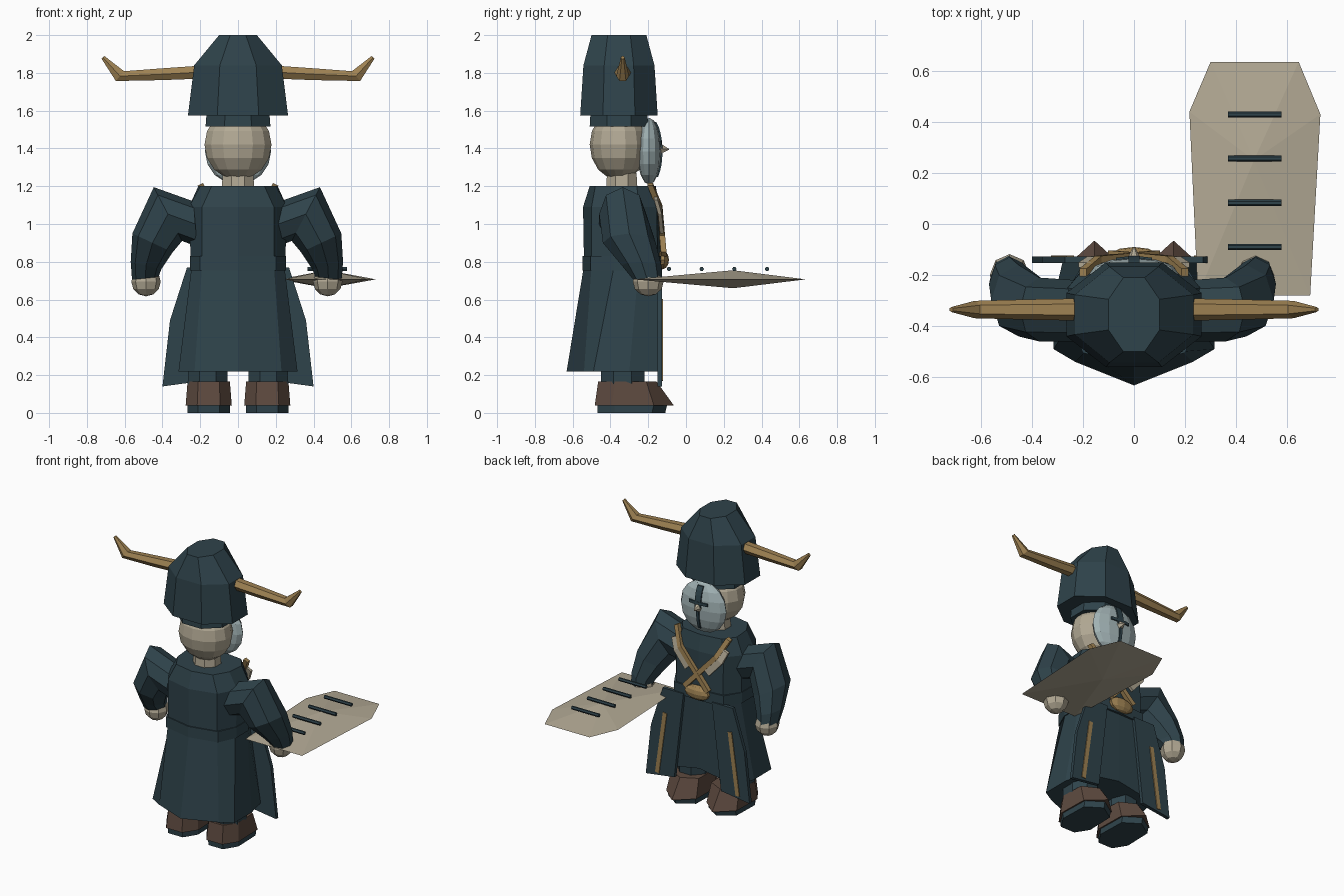
import bpy, bmesh, math
from mathutils import Vector

if "Cube" in bpy.data.objects:
    bpy.data.objects.remove(bpy.data.objects["Cube"])


def material(name, rgb):
    m = bpy.data.materials.new(name)
    m.diffuse_color = (*rgb, 1)
    m.use_nodes = True
    m.node_tree.nodes["Principled BSDF"].inputs["Base Color"].default_value = m.diffuse_color
    return m


TEAL = material("dark_teal_cloth", (0.028, 0.056, 0.070))
GOLD = material("horn_gold", (0.34, 0.22, 0.085))
BONE = material("pale_bone", (0.45, 0.40, 0.30))
BROWN = material("boot_brown", (0.11, 0.068, 0.05))
MASK = material("mask_grey_blue", (0.36, 0.45, 0.46))


def finish(name, bm, mat):
    bmesh.ops.recalc_face_normals(bm, faces=bm.faces)
    me = bpy.data.meshes.new(name)
    bm.to_mesh(me)
    bm.free()
    me.materials.append(mat)
    ob = bpy.data.objects.new(name, me)
    bpy.context.collection.objects.link(ob)
    return ob


def loft(name, rings, mat):
    """Skin a stack of equal-length rings and cap both ends."""
    bm = bmesh.new()
    vs = [[bm.verts.new(p) for p in r] for r in rings]
    n = len(rings[0])
    for a, b in zip(vs, vs[1:]):
        for i in range(n):
            j = (i + 1) % n
            bm.faces.new((a[i], a[j], b[j], b[i]))
    bm.faces.new(vs[0])
    bm.faces.new(vs[-1])
    return finish(name, bm, mat)


def oval(cx, cy, z, rx, ry, n=8, turn=0.5):
    """Horizontal ring whose half widths are rx and ry."""
    k = math.cos(math.pi / n) if turn else 1
    return [(cx + rx / k * math.cos(2 * math.pi * (i + turn) / n),
             cy + ry / k * math.sin(2 * math.pi * (i + turn) / n), z) for i in range(n)]


def mirrored(half, z, front_z=None):
    """Symmetric horizontal ring from a half outline running back to front."""
    pts = [(x, y, z) for x, y in half]
    if front_z:
        pts[-1] = (*half[-1], front_z)
    return pts + [(-x, y, w) for x, y, w in reversed(pts[1:-1])]


def ball(name, c, r, mat, u=12, v=8):
    bm = bmesh.new()
    bmesh.ops.create_uvsphere(bm, u_segments=u, v_segments=v, radius=1)
    for p in bm.verts:
        p.co = Vector([c[i] + p.co[i] * r[i] for i in range(3)])
    return finish(name, bm, mat)


def plate(name, outline, y0, y1, mat):
    """Flat panel in the xz plane."""
    return loft(name, [[(x, y0, z) for x, z in outline], [(x, y1, z) for x, z in outline]], mat)


def strap(name, path, w, t, mat):
    """Flat band along a path, thickness in y."""
    rings = []
    for i, p in enumerate(path):
        d = Vector(path[min(i + 1, len(path) - 1)]) - Vector(path[max(i - 1, 0)])
        s = Vector((-d.z, 0, d.x)).normalized() * w / 2
        o = Vector((0, t / 2, 0))
        c = Vector(p)
        rings.append([c - s - o, c + s - o, c + s + o, c - s + o])
    return loft(name, rings, mat)


# Hat, hat lining, head and neck
HY = -0.355
loft("hat", [oval(0, HY, 1.575, 0.265, 0.205), oval(0, HY, 1.84, 0.232, 0.188),
             oval(0, HY, 2.0, 0.10, 0.145)], TEAL)
loft("hat_lining", [oval(0, HY, 1.515, 0.172, 0.155), oval(0, HY, 1.60, 0.165, 0.15)], TEAL)
ball("head", (0, HY, 1.42), (0.182, 0.155, 0.187), BONE, 14, 8)
loft("neck", [oval(0, -0.34, 1.15, 0.09, 0.085), oval(0, -0.34, 1.27, 0.08, 0.078)], BONE)

# Horns: tapered tubes that turn up at the end
for side, s in (("left", -1), ("right", 1)):
    rings = []
    for x, z, ry, rz, tilt in ((0.18, 1.805, 0.044, 0.04, 0), (0.40, 1.793, 0.04, 0.036, 0),
                               (0.625, 1.783, 0.034, 0.03, 0.025), (0.715, 1.882, 0.01, 0.009, 0.008)):
        rings.append([(s * (x - tilt * math.sin(a)), -0.335 + ry * math.cos(a), z + rz * math.sin(a))
                      for a in [math.pi * k / 3 for k in range(6)]])
    loft("horn_" + side, rings, GOLD)

# Face mask, beak and dark slits that follow the curve of the mask
MC, MR = (0, -0.195, 1.385), (0.175, 0.064, 0.177)
ball("mask", MC, MR, MASK, 12, 8)
loft("mask_beak", [[(0.03 * math.cos(a), -0.14, 1.40 + 0.035 * math.sin(a)) for a in
                    [math.pi * k / 3 for k in range(6)]],
                   [(0.003 * math.cos(a), -0.09, 1.395 + 0.003 * math.sin(a)) for a in
                    [math.pi * k / 3 for k in range(6)]]], BONE)


def mask_y(x, z):
    q = 1 - (x / MR[0]) ** 2 - ((z - MC[2]) / MR[2]) ** 2
    return MC[1] + MR[1] * math.sqrt(max(q, 0)) + 0.002


for name, w, pts in (("mask_slit_upper", 0.045, [(0, 1.40 + 0.028 * k) for k in range(6)]),
                     ("mask_slit_lower", 0.02, [(0, 1.25 + 0.03 * k) for k in range(6)]),
                     ("mask_slit_eyes", 0.02, [(-0.07 + 0.028 * k, 1.43) for k in range(6)])):
    strap(name, [(x, mask_y(x, z), z) for x, z in pts], w, 0.009, TEAL)

# Coat: torso, waistband and flared skirt with a pointed back
loft("coat_torso", [
    mirrored([(0, -0.54), (0.19, -0.50), (0.25, -0.38), (0.25, -0.25), (0.18, -0.15), (0, -0.135)], 0.80),
    mirrored([(0, -0.545), (0.19, -0.50), (0.26, -0.38), (0.26, -0.25), (0.18, -0.155), (0, -0.14)], 1.09),
    mirrored([(0, -0.51), (0.14, -0.48), (0.20, -0.38), (0.21, -0.26), (0.15, -0.18), (0, -0.16)], 1.20),
], TEAL)
loft("waistband", [mirrored([(0, -0.548), (0.20, -0.505), (0.255, -0.38), (0.255, -0.25),
                             (0.19, -0.14), (0, -0.128)], z) for z in (0.755, 0.83)], TEAL)
loft("coat_skirt", [
    mirrored([(0, -0.54), (0.19, -0.50), (0.245, -0.38), (0.245, -0.25), (0.19, -0.15), (0, -0.145)], 0.78),
    mirrored([(0, -0.632), (0.23, -0.54), (0.315, -0.49), (0.315, -0.30), (0.28, -0.15), (0, -0.15)],
             0.22, 0.27)], TEAL)

for side, s in (("left", -1), ("right", 1)):
    # Front coat flap with gold stripe
    plate("coat_flap_" + side, [(s * x, z) for x, z in
          ((0.11, 0.77), (0.27, 0.77), (0.36, 0.49), (0.40, 0.14), (0.18, 0.17))], -0.152, -0.128, TEAL)
    strap("flap_stripe_" + side, [(s * 0.25, -0.127, 0.60), (s * 0.31, -0.127, 0.17)], 0.03, 0.009, GOLD)

    # Crossed chest strap and pale bone lapel
    strap("chest_strap_" + side, [(s * 0.20, -0.19, 1.21), (s * 0.14, -0.14, 1.09),
                                  (-s * 0.09, -0.118, 0.84)], 0.032, 0.03, GOLD)
    strap("lapel_" + side, [(s * 0.19, -0.16, 1.14), (s * 0.16, -0.138, 1.07),
                            (s * 0.07, -0.128, 0.97)], 0.06, 0.02, BONE)

    # Sleeve: each ring runs from an outer to an inner point
    dx = 0.006 * -s
    rings = []
    for ox, oz, ix, iz, cy, ry in ((0.23, 1.12, 0.21, 0.88, -0.34, 0.12), (0.44, 1.195, 0.29, 0.91, -0.335, 0.125),
                                   (0.553, 0.95, 0.34, 0.85, -0.30, 0.14), (0.562, 0.80, 0.40, 0.76, -0.235, 0.105),
                                   (0.555, 0.705, 0.415, 0.72, -0.205, 0.08)):
        cx, cz, hx, hz = (ox + ix) / 2 + dx, (oz + iz) / 2, (ox - ix) / 2, (oz - iz) / 2
        rings.append([(s * (cx + hx * math.cos(a)), cy + ry * math.sin(a), cz + hz * math.cos(a))
                      for a in [math.pi * k / 4 for k in range(8)]])
    loft("sleeve_" + side, rings, TEAL)
    ball("hand_" + side, (s * (0.481 + dx), -0.20, 0.695), (0.078, 0.082, 0.078), BONE, 8, 6)

    # Leg, boot with a pointed toe, and sole
    loft("leg_" + side, [oval(s * 0.16, -0.335, z, 0.105, 0.115) for z in (0.10, 0.40)], TEAL)

    def foot(z, w, back, ball_y, toe):
        half = [(-0.5, back), (-1, back + 0.09), (-0.95, ball_y), (0, toe), (0.95, ball_y), (1, back + 0.09), (0.5, back)]
        return [(s * 0.155 + w * x, y, z) for x, y in half]

    loft("boot_" + side, [foot(0.04, 0.122, -0.483, -0.17, -0.065),
                          foot(0.165, 0.112, -0.465, -0.21, -0.155)], BROWN)
    loft("sole_" + side, [foot(0.0, 0.112, -0.468, -0.18, -0.11),
                          foot(0.042, 0.112, -0.47, -0.17, -0.10)], TEAL)

# Belt buckle
ball("belt_buckle", (0, -0.125, 0.81), (0.095, 0.035, 0.05), GOLD, 10, 6)

# Tablet: coffin-shaped outline swelling to a ridge point above and below
bm = bmesh.new()
rim = [bm.verts.new((x, y, 0.707)) for x, y in
       ((0.25, -0.28), (0.69, -0.28), (0.73, 0.43), (0.645, 0.635), (0.30, 0.635), (0.217, 0.44))]
for z in (0.755, 0.66):
    tip = bm.verts.new((0.47, 0.25, z))
    for i in range(6):
        bm.faces.new((rim[i], rim[(i + 1) % 6], tip))
finish("tablet", bm, BONE)

# Dark bars laid across the tablet
for i in range(4):
    y = -0.09 + 0.173 * i
    loft("tablet_bar_%d" % (i + 1), [[(x, y + 0.012 * math.cos(a), 0.762 + 0.012 * math.sin(a))
         for a in [math.pi * k / 3 for k in range(6)]] for x in (0.368, 0.578)], TEAL)
